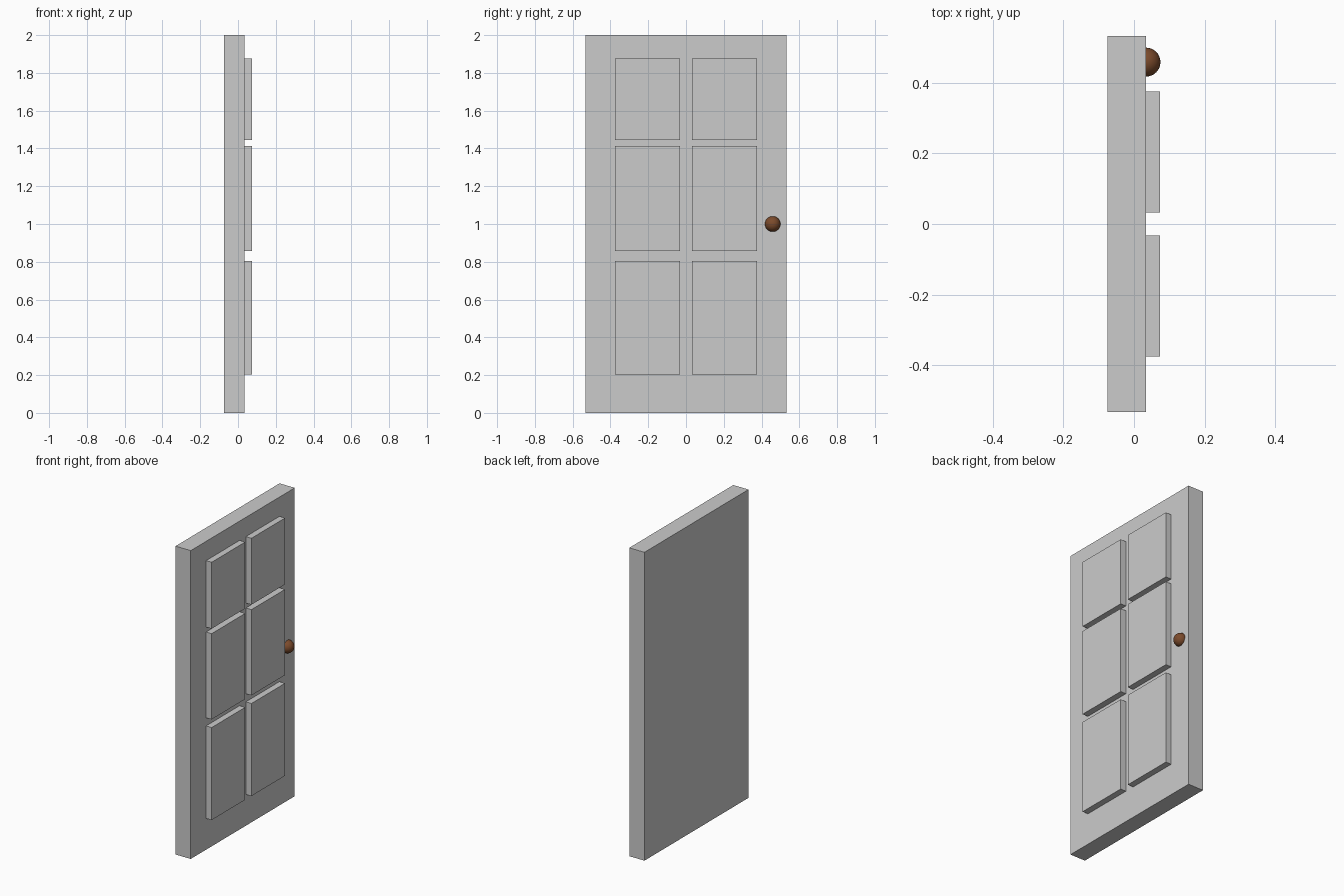
import bpy

if "Cube" in bpy.data.objects:
    bpy.data.objects.remove(bpy.data.objects["Cube"])

FACE_X = 0.034      # front face of the slab
PANEL_X = 0.074     # front face of the raised panels


def box(name, lo, hi):
    centre = [(a + b) / 2 for a, b in zip(lo, hi)]
    bpy.ops.mesh.primitive_cube_add(size=1, location=centre)
    ob = bpy.context.object
    ob.name = name
    ob.scale = [b - a for a, b in zip(lo, hi)]
    bpy.ops.object.transform_apply(location=False, rotation=False, scale=True)
    return ob


# Door slab
box("door_slab", (-0.075, -0.533, 0), (FACE_X, 0.533, 2))

# Raised panels: three rows, two columns
rows = {"lower": (0.203, 0.803), "middle": (0.856, 1.412), "upper": (1.444, 1.875)}
columns = {"left": (-0.376, -0.032), "right": (0.032, 0.376)}
for row, (z0, z1) in rows.items():
    for col, (y0, y1) in columns.items():
        box(f"{row}_{col}_panel", (FACE_X, y0, z0), (PANEL_X, y1, z1))

# Round knob, half sunk into the slab
bpy.ops.mesh.primitive_uv_sphere_add(segments=32, ring_count=16, radius=0.041,
                                     location=(FACE_X, 0.459, 1.0))
knob = bpy.context.object
knob.name = "door_knob"
bpy.ops.object.shade_smooth_by_angle()
brown = bpy.data.materials.new("brown")
brown.diffuse_color = (0.2, 0.07, 0.025, 1)
brown.use_nodes = True
brown.node_tree.nodes["Principled BSDF"].inputs["Base Color"].default_value = brown.diffuse_color
knob.data.materials.append(brown)
